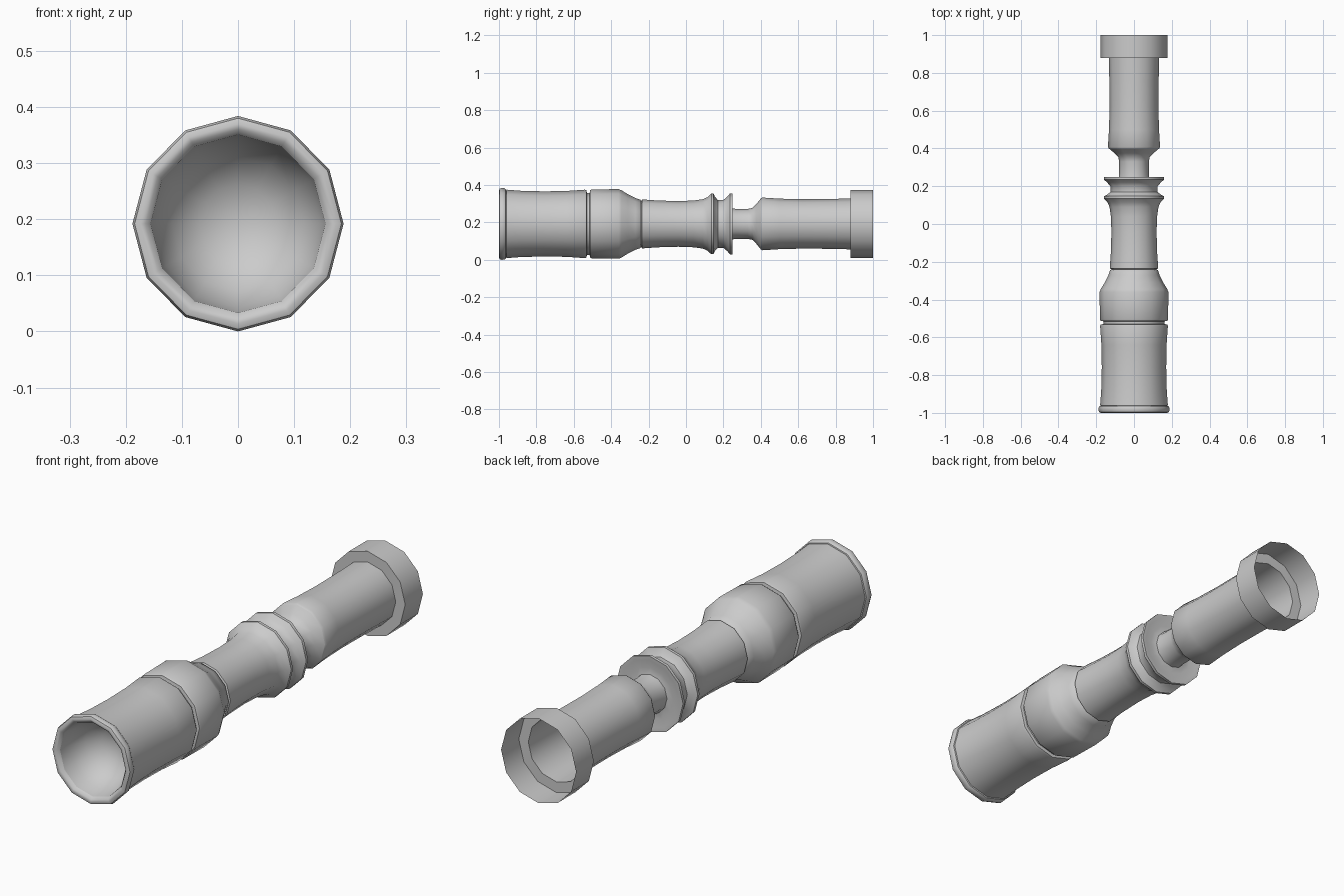
import bpy, bmesh, math

SIDES = 12
CZ = 0.192   # height of the axis
RX = 0.98    # the section is slightly narrower than tall


def lathe(name, profile, cap_end=None):
    """Revolve (y, radius) points around the long axis; optional end point closes it."""
    bm = bmesh.new()
    rings = []
    for y, r in profile:
        ring = []
        for i in range(SIDES):
            a = 2 * math.pi * i / SIDES
            ring.append(bm.verts.new((RX * r * math.cos(a), y, CZ + r * math.sin(a))))
        rings.append(ring)
    for a, b in zip(rings, rings[1:]):
        for i in range(SIDES):
            j = (i + 1) % SIDES
            bm.faces.new((a[j], a[i], b[i], b[j]))
    if cap_end is not None:
        tip = bm.verts.new((0, cap_end, CZ))
        last = rings[-1]
        for i in range(SIDES):
            bm.faces.new((last[(i + 1) % SIDES], last[i], tip))
    bm.normal_update()
    me = bpy.data.meshes.new(name)
    bm.to_mesh(me)
    bm.free()
    ob = bpy.data.objects.new(name, me)
    bpy.context.collection.objects.link(ob)
    bpy.ops.object.select_all(action='DESELECT')
    ob.select_set(True)
    bpy.context.view_layer.objects.active = ob
    bpy.ops.object.shade_smooth_by_angle(angle=math.radians(42))
    return ob


# hollow inside of the front end
lathe("front_bowl", [(-0.985, 0.159), (-0.93, 0.150), (-0.87, 0.12), (-0.83, 0.07)][::1], cap_end=-0.815)

# rolled lip
lathe("front_lip", [(-0.985, 0.159), (-0.997, 0.168), (-1.0, 0.178), (-0.996, 0.188),
                    (-0.985, 0.192), (-0.972, 0.191), (-0.964, 0.186), (-0.962, 0.176)])

# wide front barrel with a groove and a tapering shoulder
lathe("front_barrel", [(-0.962, 0.176), (-0.96, 0.183), (-0.88, 0.177), (-0.76, 0.174),
                       (-0.64, 0.176), (-0.54, 0.183), (-0.532, 0.180), (-0.53, 0.166),
                       (-0.515, 0.166), (-0.513, 0.180), (-0.505, 0.184), (-0.36, 0.186),
                       (-0.345, 0.180), (-0.31, 0.158), (-0.27, 0.138), (-0.245, 0.130),
                       (-0.24, 0.122)])

# middle barrel with two flared discs and the thin neck
lathe("middle_barrel", [(-0.24, 0.122), (-0.235, 0.131), (-0.15, 0.125), (-0.04, 0.122),
                        (0.04, 0.125), (0.09, 0.132), (0.115, 0.143), (0.135, 0.162),
                        (0.147, 0.162), (0.155, 0.145), (0.17, 0.128), (0.20, 0.128),
                        (0.22, 0.145), (0.235, 0.163), (0.248, 0.163), (0.247, 0.145),
                        (0.24, 0.11), (0.245, 0.083)])
lathe("neck", [(0.245, 0.083), (0.27, 0.08), (0.33, 0.08), (0.355, 0.085),
               (0.375, 0.105), (0.40, 0.136)])

# rear barrel, open at the back
lathe("rear_barrel", [(0.40, 0.136), (0.408, 0.141), (0.50, 0.135), (0.62, 0.132),
                      (0.75, 0.133), (0.88, 0.136)])

# thin open collar around the back end
lathe("rear_collar", [(0.88, 0.136), (0.88, 0.182), (1.0, 0.182)])
